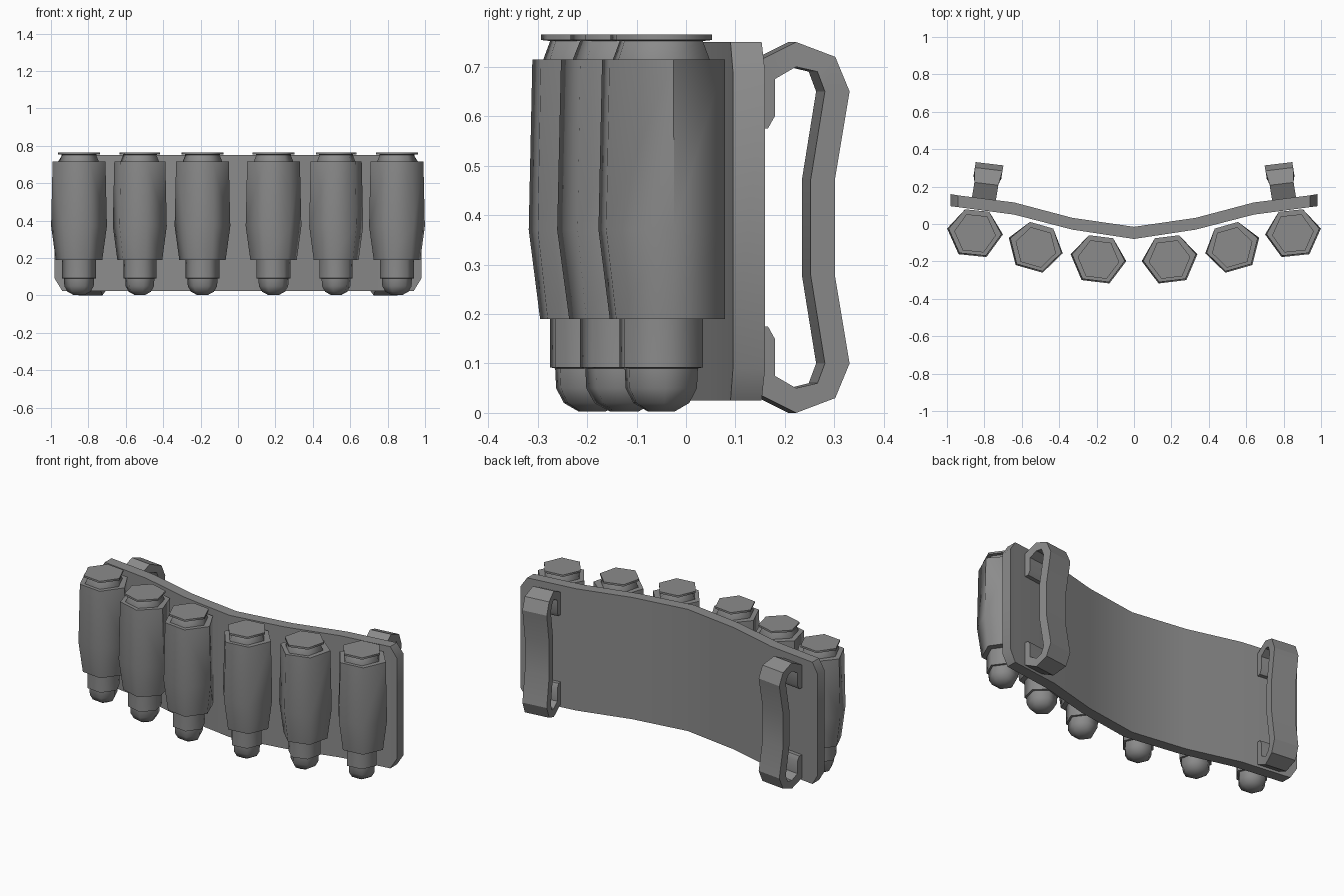
import bpy, bmesh, math
from mathutils import Vector

if "Cube" in bpy.data.objects:
    bpy.data.objects.remove(bpy.data.objects["Cube"], do_unlink=True)

grey = bpy.data.materials.new("grey")
grey.use_nodes = True
col = (0.26, 0.26, 0.26, 1)
grey.diffuse_color = col
grey.node_tree.nodes["Principled BSDF"].inputs["Base Color"].default_value = col


def loft(name, rings, angle, dissolve=False):
    """Join equal-length closed rings into a capped solid."""
    bm = bmesh.new()
    vr = [[bm.verts.new(p) for p in r] for r in rings]
    n = len(vr[0])
    for a, b in zip(vr, vr[1:]):
        for i in range(n):
            j = (i + 1) % n
            bm.faces.new((a[i], a[j], b[j], b[i]))
    bm.faces.new(vr[0])
    bm.faces.new(vr[-1])
    bmesh.ops.recalc_face_normals(bm, faces=bm.faces)
    me = bpy.data.meshes.new(name)
    bm.to_mesh(me)
    bm.free()
    ob = bpy.data.objects.new(name, me)
    bpy.context.collection.objects.link(ob)
    me.materials.append(grey)
    bpy.ops.object.select_all(action='DESELECT')
    ob.select_set(True)
    bpy.context.view_layer.objects.active = ob
    bpy.ops.object.shade_smooth_by_angle(angle=math.radians(angle))
    return ob


# Curved backing band with clipped corners: x, front y, back y, bottom z, top z
half = [(0.98, 0.095, 0.16, 0.09, 0.69), (0.94, 0.09, 0.153, 0.025, 0.75),
        (0.64, 0.05, 0.115, 0.025, 0.75), (0.33, -0.03, 0.033, 0.025, 0.75)]
cols = ([(-c[0],) + c[1:] for c in half] + [(0, -0.08, -0.015, 0.025, 0.75)]
        + half[::-1])
loft("backing_band",
     [[(x, f, lo), (x, b, lo), (x, b, hi), (x, f, hi)] for x, f, b, lo, hi in cols], 35)


def hex_ring(s, cx, cy, z, r, rot, back=None):
    """Hexagon; vertices on the back half can keep their own radius."""
    ring = []
    for k in range(6):
        a = math.radians(rot + 60 * k)
        rr = back if back and math.sin(a) > 0.3 else r
        ring.append((s * (cx + rr * math.cos(a)), cy + rr * math.sin(a), z))
    return ring


POUCH = [(0.19, 0.125), (0.37, 0.15), (0.715, 0.142)]
SHELL = [(0.003, 0.03), (0.02, 0.062), (0.05, 0.079), (0.09, 0.081), (0.092, 0.092),
         (0.19, 0.092), (0.715, 0.107), (0.752, 0.092), (0.754, 0.112), (0.765, 0.112)]

# Six pouches, each holding a shell, mirrored about the middle
for s, side in ((1, "left"), (-1, "right")):
    for pos, cx, cy, rot in (("outer", 0.85, -0.04, 6), ("middle", 0.525, -0.115, 16),
                             ("inner", 0.19, -0.18, 7)):
        loft(f"pouch_{side}_{pos}",
             [hex_ring(s, cx, cy, z, r, rot, 0.13) for z, r in POUCH], 65)
        loft(f"shell_{side}_{pos}",
             [hex_ring(s, cx, cy - 0.01, z, r, rot) for z, r in SHELL], 65)

# Belt loop outline, upper half: outer and inner (depth, height)
outer = [(0.13, 0.575), (0.13, 0.60), (0.135, 0.71), (0.215, 0.75),
         (0.293, 0.72), (0.322, 0.65), (0.292, 0.47)]
inner = [(0.158, 0.575), (0.172, 0.60), (0.172, 0.675), (0.215, 0.70),
         (0.257, 0.69), (0.272, 0.65), (0.243, 0.47)]


def whole(pts):
    return pts + [(d, 0.75 - z) for d, z in pts[::-1]]


# Two belt loops, turned to follow the ends of the band
for s, side in ((1, "left"), (-1, "right")):
    def place(p, u):
        d, z = p
        w = u * (0.074 if d > 0.23 else 0.064)
        return (s * (0.803 - 0.16 * (d - 0.13) + w), d + 0.12 * w, z)
    loft(f"belt_loop_{side}",
         [[place(o, -1), place(o, 1), place(i, 1), place(i, -1)]
          for o, i in zip(whole(outer), whole(inner))], 30)
